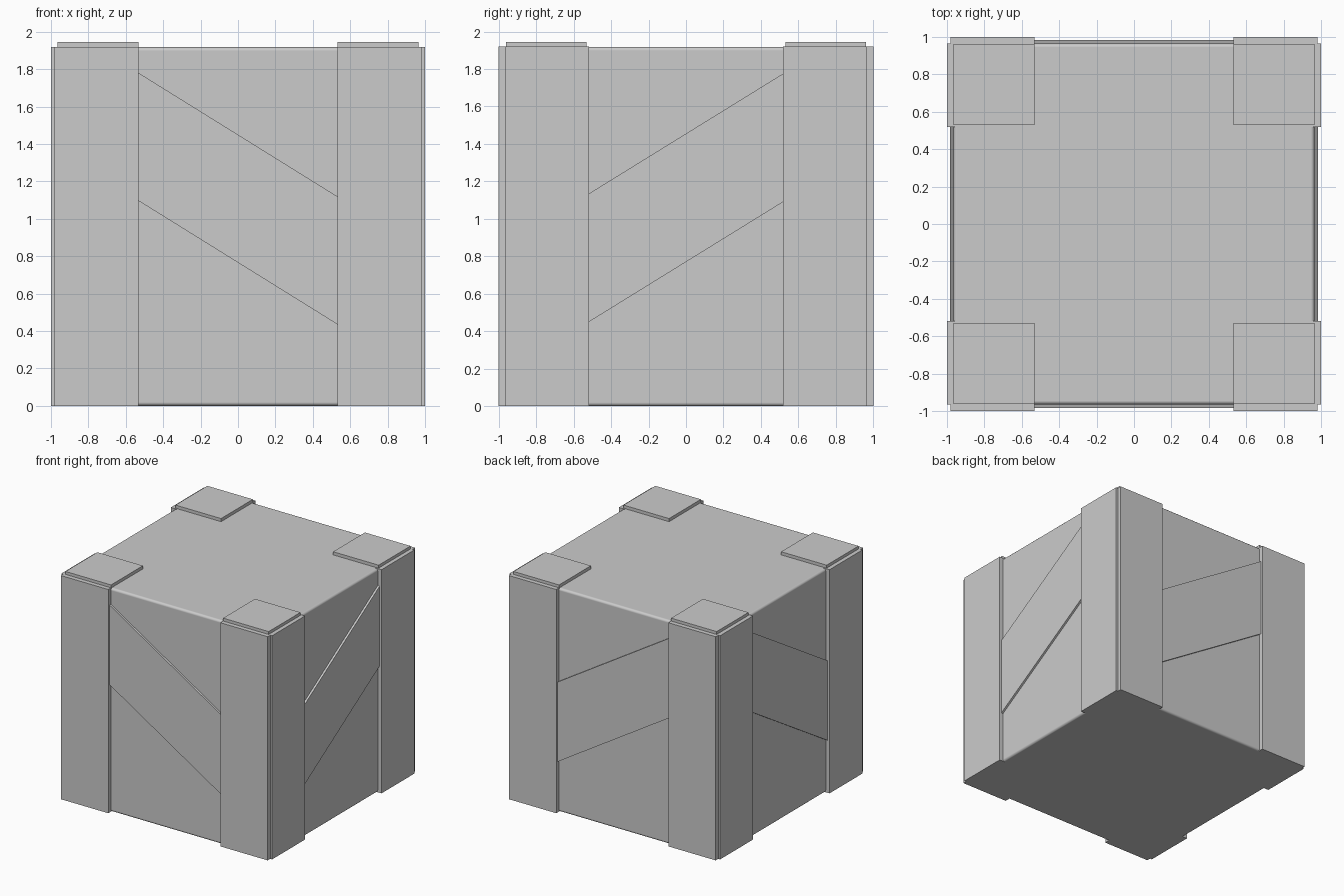
import bpy, bmesh

if "Cube" in bpy.data.objects:
    bpy.data.objects.remove(bpy.data.objects["Cube"])


def box(name, lo, hi):
    """Axis-aligned box from its low and high corners."""
    bm = bmesh.new()
    bmesh.ops.create_cube(bm, size=1)
    for v in bm.verts:
        v.co = [(a + b) / 2 + c * (b - a) for a, b, c in zip(lo, hi, v.co)]
    return finish(name, bm)


def prism(name, base, depth):
    """Flat outline extruded along a depth vector."""
    bm = bmesh.new()
    face = bm.faces.new([bm.verts.new(p) for p in base])
    ext = bmesh.ops.extrude_face_region(bm, geom=[face])["geom"]
    bmesh.ops.translate(bm, vec=depth,
                        verts=[g for g in ext if isinstance(g, bmesh.types.BMVert)])
    bmesh.ops.recalc_face_normals(bm, faces=bm.faces)
    return finish(name, bm)


def finish(name, bm):
    mesh = bpy.data.meshes.new(name)
    bm.to_mesh(mesh)
    bm.free()
    obj = bpy.data.objects.new(name, mesh)
    bpy.context.collection.objects.link(obj)
    return obj


def span(s, a, b):
    """Range a..b on the side given by the sign s, in ascending order."""
    return sorted((s * a, s * b))


def sided_box(name, x, y, z):
    return box(name, (x[0], y[0], z[0]), (x[1], y[1], z[1]))


H = 1.92

# Core box with softly rounded edges
core = box("crate_body", (-0.965, -0.965, 0), (0.965, 0.965, H - 0.002))
bevel = core.modifiers.new("round_edges", "BEVEL")
bevel.width = 0.02
bevel.segments = 3
bevel.harden_normals = True
for p in core.data.polygons:
    p.use_smooth = True

# Corner boards (two per corner) and the square caps on top
for sx, nx in ((-1, "left"), (1, "right")):
    for sy, ny in ((-1, "front"), (1, "back")):
        tag = f"{ny}_{nx}"
        sided_box("corner_board_y_" + tag, span(sx, 0.532, 0.982), span(sy, 0.94, 1.0), (0, H))
        sided_box("corner_board_x_" + tag, span(sx, 0.94, 1.0), span(sy, 0.518, 0.965), (0, H))
        sided_box("corner_cap_" + tag, span(sx, 0.532, 0.965), span(sy, 0.53, 0.962), (1.89, 1.945))

# Diagonal braces, ending under the corner boards
for s, front, side in ((-1, "front", "left"), (1, "back", "right")):
    y, e = s * 0.94, 0.56
    prism("brace_" + front,
          [(-e, y, 1.114), (e, y, 0.418), (e, y, 1.102), (-e, y, 1.798)], (0, s * 0.043, 0))
    prism("brace_" + side,
          [(y, -e, 0.424), (y, e, 1.116), (y, e, 1.801), (y, -e, 1.109)], (s * 0.043, 0, 0))
